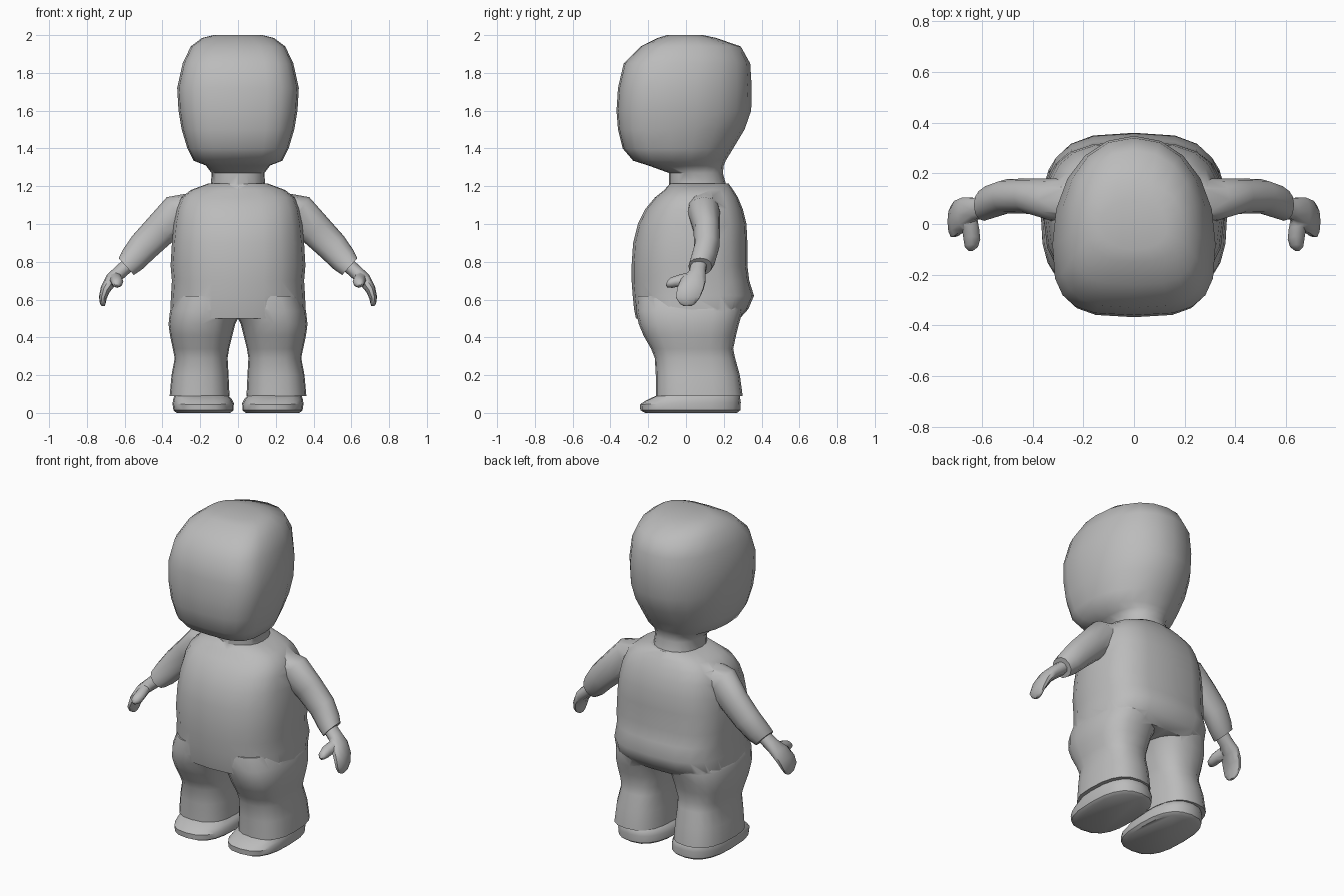
import bpy, bmesh, math
from mathutils import Vector

if "Cube" in bpy.data.objects:
    bpy.data.objects.remove(bpy.data.objects["Cube"])

grey = bpy.data.materials.new("plain_grey")
grey.diffuse_color = (0.5, 0.5, 0.5, 1)
grey.use_nodes = True
grey.node_tree.nodes["Principled BSDF"].inputs["Base Color"].default_value = grey.diffuse_color
SEG = 20


def spow(v, n):
    return math.copysign(abs(v) ** (2 / n), v)


def loft(name, rings, angle=50):
    """Skin a closed body through rings of points."""
    bm = bmesh.new()
    loops = [[bm.verts.new(p) for p in r] for r in rings]
    n = len(loops[0])
    for a, b in zip(loops, loops[1:]):
        for i in range(n):
            bm.faces.new((a[i], a[(i + 1) % n], b[(i + 1) % n], b[i]))
    bm.faces.new(loops[0])
    bm.faces.new(loops[-1])
    bmesh.ops.recalc_face_normals(bm, faces=bm.faces)
    me = bpy.data.meshes.new(name)
    bm.to_mesh(me)
    bm.free()
    me.materials.append(grey)
    ob = bpy.data.objects.new(name, me)
    bpy.context.collection.objects.link(ob)
    finish(ob, angle)
    return ob


def finish(ob, angle):
    bpy.ops.object.select_all(action='DESELECT')
    ob.select_set(True)
    bpy.context.view_layer.objects.active = ob
    bpy.ops.object.shade_smooth_by_angle(angle=math.radians(angle))


def level(z, x0, x1, front, back, mid=0.0, nf=2.6, nb=2.6, tilt=0.0):
    """Horizontal rounded section; front and back halves differ in shape."""
    cx, rx, pts = (x0 + x1) / 2, (x1 - x0) / 2, []
    for i in range(SEG):
        t = 2 * math.pi * i / SEG
        c, s = math.cos(t), math.sin(t)
        n = nb if s > 0 else nf
        y = mid + spow(s, n) * ((back - mid) if s > 0 else (mid - front))
        pts.append(Vector((cx + rx * spow(c, n), y, z + tilt * y)))
    return pts


def limb(centre, direction, width, depth, seg=12, n=2.2):
    """Section across a limb running in the x-z plane."""
    d = Vector((direction[0], 0, direction[1])).normalized()
    u, pts = Vector((-d.z, 0, d.x)), []
    for i in range(seg):
        t = 2 * math.pi * i / seg
        pts.append(Vector(centre) + u * spow(math.cos(t), n) * width / 2
                   + Vector((0, spow(math.sin(t), n) * depth / 2, 0)))
    return pts


def mirrored(rings):
    return [[Vector((-p.x, p.y, p.z)) for p in r] for r in rings]


def join_union(base, others):
    """Weld overlapping parts into one clean skin."""
    for o in others:
        m = base.modifiers.new("union", 'BOOLEAN')
        m.operation, m.solver, m.object = 'UNION', 'EXACT', o
        bpy.context.view_layer.objects.active = base
        bpy.ops.object.modifier_apply(modifier=m.name)
        bpy.data.objects.remove(o)
    finish(base, 55)


# Head: square at the face, tapering to the back, with the neck below
head = [(1.18, .145, -.09, .22, .05, 2.2, 2.2), (1.27, .14, -.09, .195, .04, 2.2, 2.2),
        (1.31, .17, -.20, .20, -.02, 3, 2.2), (1.335, .235, -.28, .21, -.07, 3.4, 2.2),
        (1.40, .268, -.335, .25, -.08, 3.4, 2.1), (1.50, .298, -.36, .31, -.08, 3.3, 2.1),
        (1.60, .315, -.368, .345, -.08, 3.2, 2.1), (1.72, .322, -.36, .348, -.08, 3.2, 2.1),
        (1.85, .293, -.33, .34, -.07, 3.2, 2.2), (1.94, .25, -.24, .29, -.04, 3, 2.2),
        (1.985, .19, -.15, .16, 0, 2.6, 2.3), (2.0, .13, -.10, .09, 0, 2.4, 2.3)]
head = loft("head", [level(z, -w, w, f, b, m, nf, nb) for z, w, f, b, m, nf, nb in head])

# Torso: round belly, flat back and a rounded seat
torso = [(.50, .355, -.265, .285), (.55, .358, -.275, .33), (.62, .355, -.282, .36),
         (.70, .35, -.288, .335), (.78, .357, -.288, .325), (.90, .35, -.28, .325),
         (1.0, .34, -.255, .32), (1.08, .325, -.215, .30), (1.14, .30, -.165, .275),
         (1.18, .25, -.115, .25), (1.215, .155, -.085, .225)]
torso = loft("torso", [level(z, -w, w, f, b, .03, 2.5, 3) for z, w, f, b in torso])

# Legs, with trouser flare at the hem
leg = [(.09, .045, .362, -.16, .30), (.20, .05, .352, -.16, .285), (.29, .055, .335, -.165, .26),
       (.34, .047, .345, -.185, .25), (.41, .03, .36, -.225, .265), (.47, .015, .368, -.25, .28),
       (.54, -.02, .36, -.265, .30), (.62, -.03, .33, -.26, .30)]
leg = [level(z, a, b, f, k, .04, 2.6, 2.6) for z, a, b, f, k in leg]

# Sleeves
arm = [((.22, .09, 1.07), (1, -.35), .20, .18), ((.32, .095, 1.06), (1, -.7), .20, .17),
       ((.41, .11, .97), (1, -1), .18, .14), ((.50, .11, .88), (1, -1.05), .165, .135),
       ((.56, .09, .81), (1, -1), .145, .135), ((.592, .075, .775), (1, -.9), .12, .125)]
arm = [limb(*r) for r in arm]

join_union(torso, [loft("leg_l", leg), loft("leg_r", mirrored(leg)),
                   loft("arm_l", arm), loft("arm_r", mirrored(arm)), head])
torso.name = "body"

# Hands: thin mitten, with a thumb pointing forward
hand = [((.575, .07, .79), (1, -.9), .075, .085), ((.625, .06, .745), (1, -.9), .075, .09),
        ((.67, .04, .705), (1, -1.1), .07, .135), ((.702, .022, .655), (.6, -1), .055, .145),
        ((.716, .01, .61), (.25, -1), .042, .13), ((.716, .008, .578), (0, -1), .03, .085),
        ((.714, .008, .565), (0, -1), .016, .04)]
hand = [limb(*r, seg=10) for r in hand]


def thumb_ring(c, r):
    return [Vector(c) + Vector((math.cos(t) * r, math.sin(t) * r * .35, math.sin(t) * r))
            for t in (2 * math.pi * i / 8 for i in range(8))]


thumb = [thumb_ring(c, r) for c, r in
         [((.655, .03, .715), .035), ((.645, -.02, .705), .034), ((.64, -.06, .695), .033),
          ((.642, -.09, .69), .026), ((.645, -.103, .688), .012)]]

# Shoes: low toe, flat sole
shoe = [(0, .04, .325, -.215, .27, 0), (.014, .024, .342, -.242, .288, 0),
        (.05, .022, .347, -.243, .29, .02), (.075, .035, .342, -.215, .285, .05),
        (.10, .06, .335, -.14, .275, 0)]
shoe = [level(z, a, b, f, k, .03, 2.7, 2.5, t) for z, a, b, f, k, t in shoe]

for side, f in (("left", lambda r: r), ("right", mirrored)):
    h = loft("hand_" + side, f(hand))
    join_union(h, [loft("thumb", f(thumb))])
    loft("shoe_" + side, f(shoe), 40)
